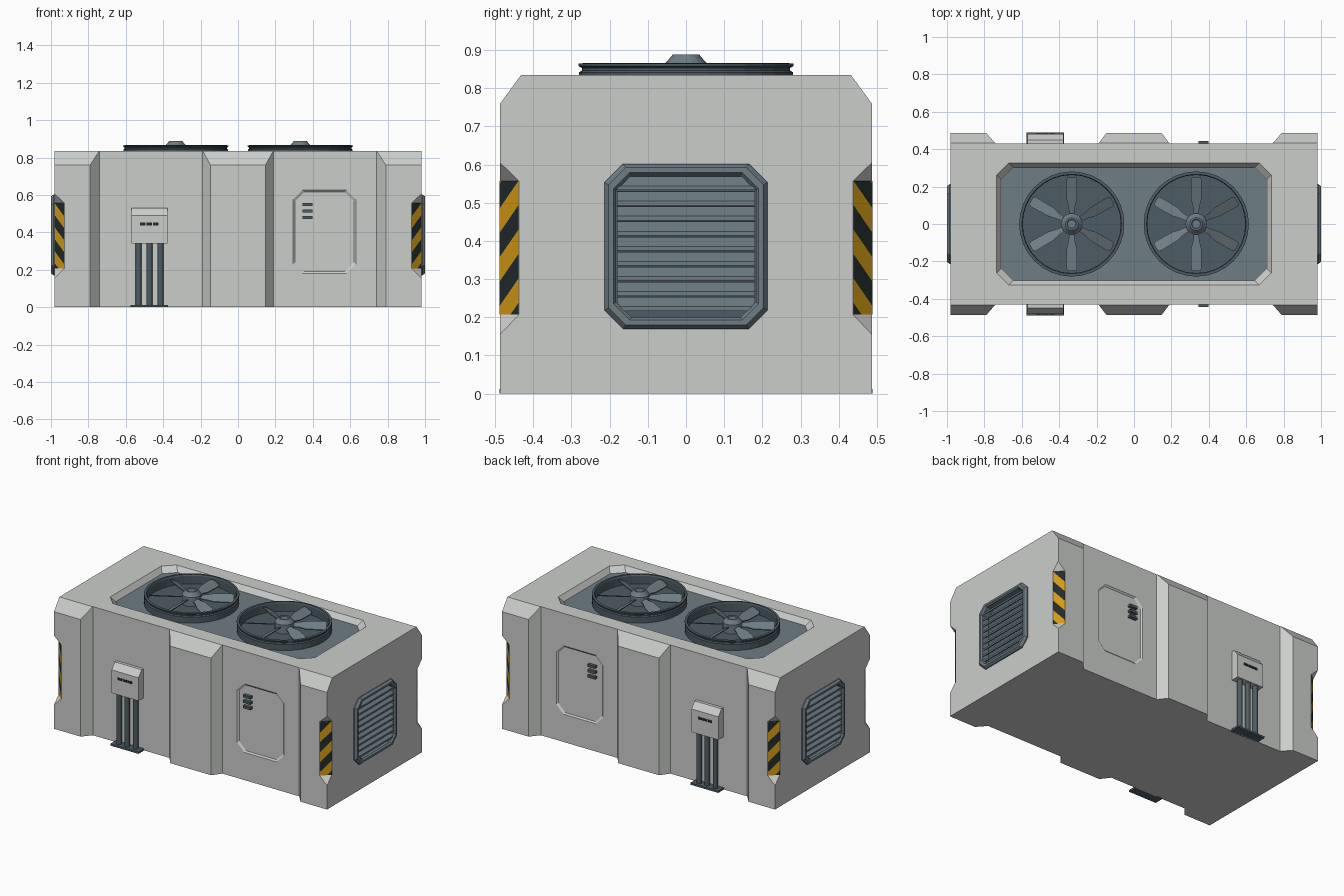
import bpy, bmesh, math
from mathutils import Vector

if "Cube" in bpy.data.objects:
    bpy.data.objects.remove(bpy.data.objects["Cube"])


def material(name, col):
    m = bpy.data.materials.new(name)
    m.diffuse_color = (*col, 1)
    m.use_nodes = True
    m.node_tree.nodes["Principled BSDF"].inputs["Base Color"].default_value = m.diffuse_color
    return m


GREY = material("light_grey", (0.60, 0.615, 0.60))
SLATE = material("slate", (0.155, 0.205, 0.235))
STEEL = material("dark_steel", (0.075, 0.108, 0.128))
BLACK = material("near_black", (0.016, 0.024, 0.027))
YELLOW = material("hazard_yellow", (0.66, 0.33, 0.008))


def finish(name, bm, mats, mirror=""):
    me = bpy.data.meshes.new(name)
    bm.to_mesh(me)
    bm.free()
    for m in mats:
        me.materials.append(m)
    ob = bpy.data.objects.new(name, me)
    bpy.context.collection.objects.link(ob)
    if mirror:
        mod = ob.modifiers.new("mirror", "MIRROR")
        mod.use_axis = ("x" in mirror, "y" in mirror, False)
        mod.use_mirror_merge = False
    return ob


def build(name, pieces, mat, mirror="", closed=False):
    """Each piece is a list of rings of points, skinned together and capped."""
    bm = bmesh.new()
    for rings in pieces:
        vs = [[bm.verts.new(p) for p in r] for r in rings]
        n = len(vs[0])
        pairs = list(zip(vs, vs[1:])) + ([(vs[-1], vs[0])] if closed else [])
        for a, b in pairs:
            for i in range(n):
                j = (i + 1) % n
                bm.faces.new((a[i], a[j], b[j], b[i]))
        if not closed:
            bm.faces.new(vs[0])
            bm.faces.new(vs[-1])
    bmesh.ops.recalc_face_normals(bm, faces=bm.faces)
    return finish(name, bm, [mat], mirror)


def octa(w, h, c):
    return [(w, h - c), (w - c, h), (c - w, h), (-w, h - c),
            (-w, c - h), (c - w, -h), (w - c, -h), (w, c - h)]


def box(x0, x1, y0, y1, z0, z1):
    return [[(x0, y0, z), (x1, y0, z), (x1, y1, z), (x0, y1, z)] for z in (z0, z1)]


def circle(cx, r, z, n=32):
    return [(cx + r * math.cos(math.tau * i / n), r * math.sin(math.tau * i / n), z)
            for i in range(n)]


def flip(rings, sx, sy):
    return [[(sx * x, sy * y, z) for x, y, z in r] for r in rings]


# Body outline with corner and middle pillars, extruded
half = [(-.98, -.487), (-.79, -.487), (-.74, -.43), (-.19, -.43), (-.147, -.487)]
front = half + [(-x, y) for x, y in reversed(half)]
plan = front + [(x, -y) for x, y in reversed(front)]
body = build("body", [[[(x, y, z) for x, y in plan] for z in (0, .835)]], GREY)

# Cutters: roof recess, pillar chamfers, corner notches, door and vent recesses
ZF = 0.80
cuts = [[[(x, y, z) for x, y in octa(w, h, .065)]
         for w, h, z in ((.71, .302, ZF), (.735, .327, .835), (.742, .334, .845))]]
A, B = Vector((.98, .438, 0)), Vector((.928, .487, 0))
tan = (B - A).normalized()
out = Vector((-tan.y, tan.x, 0))
if out.x < 0:
    out = -out
mid = (A + B) / 2
reach = (Vector((.98, .487, 0)) - mid).dot(out)
notch = []
for s in (-.12, .12):
    notch.append([tuple(mid + tan * s + out * d * reach + Vector((0, 0, z)))
                  for d, z in ((0, .207), (0, .557), (1.6, .634), (1.6, .124))])
VZ, DX, DZ = .386, .4625, .4025
door = [[(DX + u, y, DZ + v) for u, v in octa(w, w + .055, .05)]
        for w, y in ((.183, -.44), (.1675, -.43), (.158, -.422))]
vent = [[(x, u, VZ + v) for u, v in octa(.197, .2, .042)] for x in (.94, 1.05)]
chamfer = [[(x, y, z) for y, z in ((.542, .685), (.377, .91), (.542, .91))]
           for x in (-1.1, 1.1)]
for s in (-1, 1):
    cuts += [flip(chamfer, 1, s), flip(door, 1, s), flip(vent, s, 1)]
    cuts += [flip(notch, s, t) for t in (-1, 1)]
cutter = build("body_cutter", cuts, GREY)
mod = body.modifiers.new("cut", "BOOLEAN")
mod.operation, mod.solver, mod.object = "DIFFERENCE", "EXACT", cutter
dg = bpy.context.evaluated_depsgraph_get()
cut_mesh = bpy.data.meshes.new_from_object(body.evaluated_get(dg))
body.modifiers.clear()
body.data = cut_mesh
bpy.data.objects.remove(cutter)

# Hazard stripes on the corner notches
bm = bmesh.new()
off = out * .002
bm.faces.new([bm.verts.new(p + off + Vector((0, 0, z)))
              for p, z in ((A, .207), (B, .207), (B, .557), (A, .557))])
PERIOD = .128
along = tan + Vector((0, 0, 1))
base = (A + off).dot(along) + .557
for k in range(-1, 9):
    co = along * ((base - k * PERIOD / 2) / along.length_squared)
    bmesh.ops.bisect_plane(bm, geom=bm.verts[:] + bm.edges[:] + bm.faces[:],
                           plane_co=co, plane_no=along)
for f in bm.faces:
    f.normal_update()
    if f.normal.dot(out) < 0:
        f.normal_flip()
    k = math.floor((base - f.calc_center_median().dot(along)) / (PERIOD / 2))
    f.material_index = k % 2
finish("hazard_stripes", bm, [YELLOW, BLACK], "xy")

# Roof recess floor
build("roof_floor", [[[(x, y, z) for x, y in octa(.709, .301, .065)]
                      for z in (ZF - .003, ZF + .003)]], SLATE)

# Roof fans
for side, cx in (("left", -.333), ("right", .333)):
    prof = [(.28, ZF), (.28, .842), (.273, .847), (.273, .853), (.281, .858),
            (.281, .865), (.266, .866), (.262, .858), (.262, ZF)]
    build(side + "_fan_ring", [[circle(cx, r, z) for r, z in prof]], STEEL, closed=True)
    build(side + "_fan_well", [[circle(cx, .263, z) for z in (ZF, ZF + .006)]], STEEL)
    hub = [(.057, ZF), (.057, .864), (.05, .870), (.034, .889), (.026, .889), (.022, .885)]
    build(side + "_fan_hub", [[circle(cx, r, z, 20) for r, z in hub]], SLATE)
    blades = []
    for i in range(6):
        a = math.radians(90 + 60 * i)
        c, s = math.cos(a), math.sin(a)
        rings = []
        for r, w in ((.045, .012), (.09, .017), (.13, .027), (.235, .029), (.25, .022)):
            rings.append([(cx + r * c - t * s, r * s + t * c, .842 + .5 * t + h)
                          for t, h in ((-w, -.003), (w, -.003), (w, .003), (-w, .003))])
        blades.append(rings)
    build(side + "_fan_blades", blades, SLATE)

# End vents: frame, dark back and slats
frame = [(.213, .98, .048), (.213, .986, .048), (.203, 1.0, .045),
         (.190, 1.0, .042), (.183, .990, .04), (.183, .94, .04), (.2, .94, .042)]
build("vent_frame", [[[(x, u, VZ + v) for u, v in octa(w, w + .003, c)]
                      for w, x, c in frame]], SLATE, "x", closed=True)
build("vent_back", [[[(x, u, VZ + v) for u, v in octa(.19, .193, .04)]
                     for x in (.938, .944)]], STEEL, "x")
slats = []
for i in range(9):
    z = .217 + .0395 * i
    slats.append([[(x, y, z + dz) for x, dz in
                   ((.992, 0), (.992, .011), (.958, .036), (.958, .026))]
                  for y in (-.181, .181)])
build("vent_slats", slats, SLATE, "x")

# Door louvres
build("door_louvres", [box(.345, .398, -.443, -.415, z - .008, z + .008)
                       for z in (.55, .515, .48)], STEEL, "y")

# Control box with slots, conduits and foot plate
rows = [(.34, -.482), (.49, -.482), (.53, -.45)]
build("control_box", [[[(-.57, y, z), (-.377, y, z), (-.377, -.42, z), (-.57, -.42, z)]
                       for z, y in rows]], GREY, "y")
build("control_slots", [box(x - .015, x + .015, -.485, -.475, .437, .452)
                        for x in (-.51, -.475, -.44)], BLACK, "y")
pipes = []
for x in (-.532, -.474, -.415):
    pipes.append([[(px, py - .457, pz) for px, py, pz in circle(x, .016, z, 12)]
                  for z in (.005, .345)])
build("conduits", pipes, STEEL, "y")
build("conduit_foot", [box(-.574, -.373, -.489, -.42, 0, .012)], STEEL, "y")
